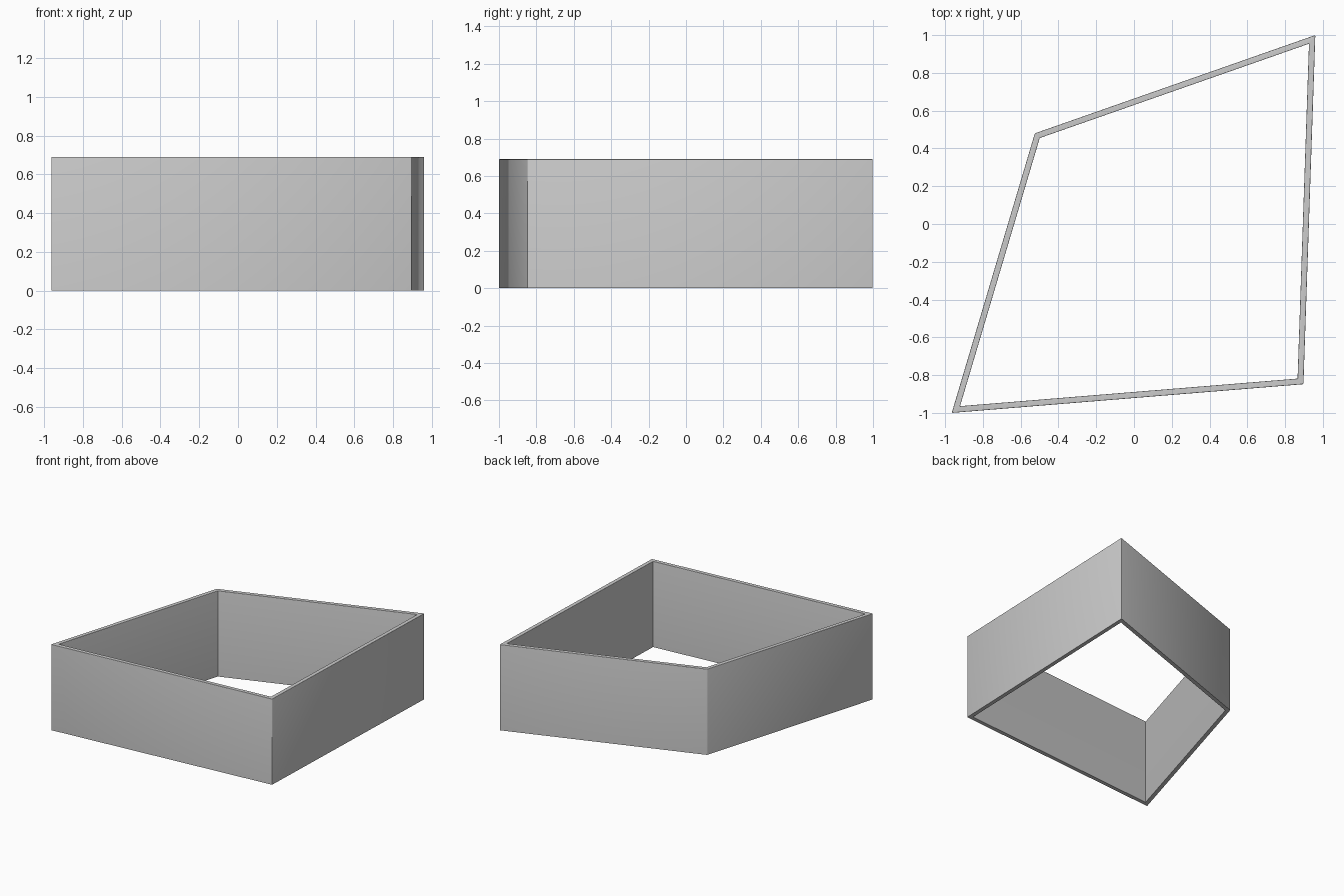
import bpy, bmesh, math
from mathutils import Vector

if "Cube" in bpy.data.objects:
    bpy.data.objects.remove(bpy.data.objects["Cube"])

HEIGHT, WALL = 0.69, 0.032
# outer footprint, counter-clockwise
outer = [Vector(p) for p in [(-0.965, -1.0), (0.897, -0.848), (0.96, 1.0), (-0.525, 0.48)]]


def inset(points, d):
    """Mitred inward offset of a counter-clockwise polygon."""
    result = []
    for i, p in enumerate(points):
        a = (p - points[i - 1]).normalized()
        b = (points[(i + 1) % len(points)] - p).normalized()
        na, nb = Vector((-a.y, a.x)), Vector((-b.y, b.x))
        result.append(p + (na + nb) * d / (1 + na.dot(nb)))
    return result


# four-sided open wall ring
bm = bmesh.new()
rings = [[bm.verts.new((p.x, p.y, z)) for p in pts]
         for pts, z in ((outer, 0), (outer, HEIGHT),
                        (inset(outer, WALL), HEIGHT), (inset(outer, WALL), 0))]
for k in range(4):
    r, s = rings[k], rings[(k + 1) % 4]
    for i in range(4):
        j = (i + 1) % 4
        bm.faces.new((r[i], r[j], s[j], s[i]))
bmesh.ops.recalc_face_normals(bm, faces=bm.faces)

# slightly eased outer corners, then a rounded top rim
corners = [e for e in bm.edges if e.verts[0] in rings[0] and e.verts[1] in rings[1]
           or e.verts[1] in rings[0] and e.verts[0] in rings[1]]
bmesh.ops.bevel(bm, geom=corners, offset=0.006, segments=2, profile=0.5, affect='EDGES')
rim = [e for e in bm.edges if all(v.co.z > HEIGHT - 1e-4 for v in e.verts)
       and any(abs(f.normal.z) < 0.5 for f in e.link_faces)]
bmesh.ops.bevel(bm, geom=rim, offset=0.013, segments=4, profile=0.5,
                affect='EDGES', clamp_overlap=True)

mesh = bpy.data.meshes.new("wall_ring")
bm.to_mesh(mesh)
bm.free()
wall = bpy.data.objects.new("wall_ring", mesh)
bpy.context.collection.objects.link(wall)
bpy.context.view_layer.objects.active = wall
wall.select_set(True)
bpy.ops.object.shade_smooth_by_angle(angle=math.radians(40))
